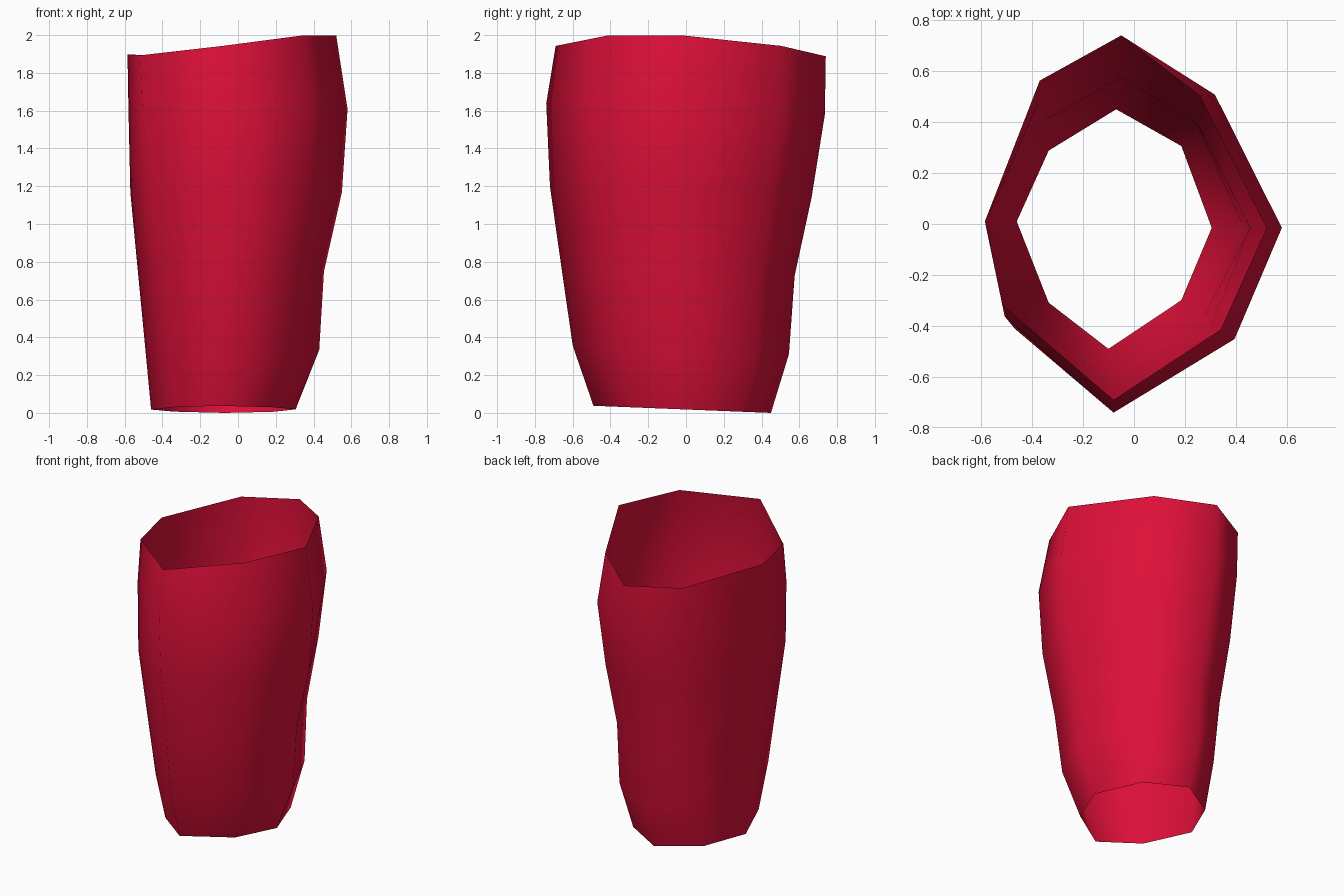
import bpy

if "Cube" in bpy.data.objects:
    bpy.data.objects.remove(bpy.data.objects["Cube"])

# Each ring: middle x, left x, right x, front y, back y, middle height, and
# the (x, y) fractions of the half-widths for the four corners
# in the order back right, back left, front left, front right
RINGS = [
    (-0.08, -0.46, 0.305, -0.49, 0.45, 0.02, (.69, .68, .67, .64, .67, .63, .69, .61)),
    (-0.07, -0.49, 0.43, -0.60, 0.545, 0.335, (.63, .68, .65, .66, .70, .62, .68, .62)),
    (-0.06, -0.53, 0.455, -0.66, 0.575, 0.75, (.60, .68, .63, .70, .75, .60, .70, .62)),
    (-0.06, -0.57, 0.55, -0.72, 0.665, 1.17, (.58, .68, .61, .73, .80, .57, .71, .61)),
    (-0.06, -0.58, 0.58, -0.74, 0.735, 1.61, (.59, .69, .60, .75, .86, .49, .71, .61)),
    (-0.06, -0.585, 0.52, -0.69, 0.74, 1.95, (.55, .68, .59, .76, .87, .46, .69, .60)),
]
# Slanted rim heights, counter-clockwise from the right
RIM = (2.0, 1.945, 1.89, 1.89, 1.90, 1.895, 1.945, 2.0)

verts = []
for i, (cx, left, right, front, back, z, f) in enumerate(RINGS):
    r, l = right - cx, left - cx
    ring = [
        (right, -0.015), (cx + r * f[0], back * f[1]),
        (cx + 0.01, back), (cx + l * f[2], back * f[3]),
        (left, 0.01), (cx + l * f[4], front * f[5]),
        (cx - 0.02, front), (cx + r * f[6], front * f[7]),
    ]
    for k, (x, y) in enumerate(ring):
        h = RIM[k] if i == len(RINGS) - 1 else z - 0.04 * y
        verts.append((x, y, h))

# Eight-sided wall, open at both ends
faces = []
for i in range(len(RINGS) - 1):
    for k in range(8):
        n = (k + 1) % 8
        a, b = i * 8, (i + 1) * 8
        faces.append((a + k, a + n, b + n, b + k))

mesh = bpy.data.meshes.new("sleeve")
mesh.from_pydata(verts, [], faces)
mesh.polygons.foreach_set("use_smooth", [True] * len(mesh.polygons))
mesh.update()

crimson = bpy.data.materials.new("crimson")
crimson.diffuse_color = (0.72, 0.005, 0.04, 1)
crimson.use_nodes = True
crimson.node_tree.nodes["Principled BSDF"].inputs["Base Color"].default_value = crimson.diffuse_color
mesh.materials.append(crimson)

sleeve = bpy.data.objects.new("sleeve", mesh)
bpy.context.collection.objects.link(sleeve)
# Settle the sleeve on the ground
sleeve.location.z = -min(v[2] for v in verts)
